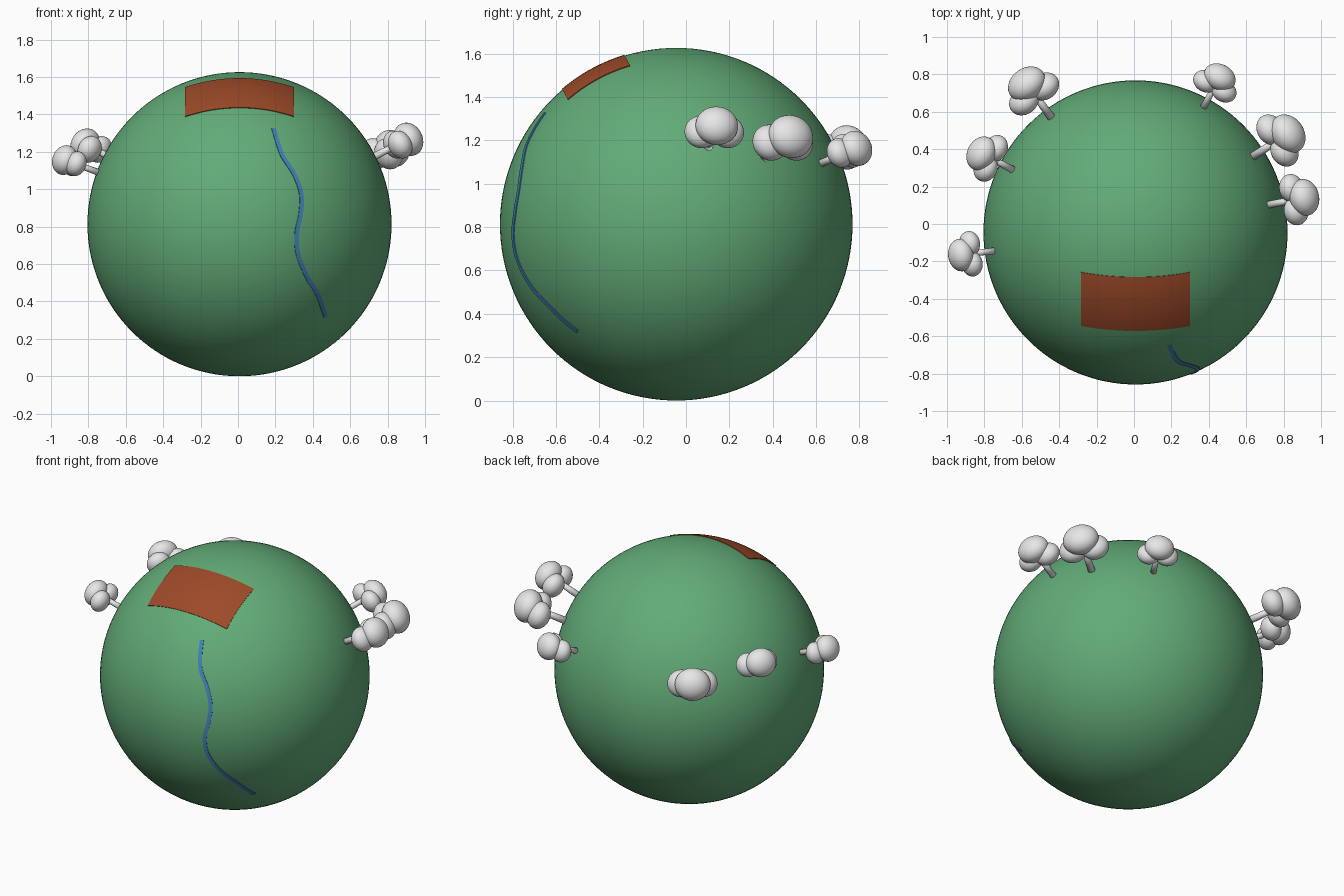
import bpy, bmesh, math
from mathutils import Vector, Matrix

if "Cube" in bpy.data.objects:
    bpy.data.objects.remove(bpy.data.objects["Cube"])

C = Vector((0.008, -0.045, 0.813))   # globe centre
R = 0.813


def material(name, rgb):
    m = bpy.data.materials.new(name)
    m.diffuse_color = (*rgb, 1)
    m.use_nodes = True
    m.node_tree.nodes["Principled BSDF"].inputs["Base Color"].default_value = m.diffuse_color
    return m


GREEN = material("grass green", (0.122, 0.41, 0.185))
BROWN = material("soil brown", (0.335, 0.068, 0.021))
BLUE = material("river blue", (0.053, 0.23, 0.48))
GREY = material("pale grey", (0.8, 0.8, 0.8))


def finish(bm, name, mat):
    me = bpy.data.meshes.new(name)
    bmesh.ops.recalc_face_normals(bm, faces=bm.faces)
    bm.to_mesh(me)
    bm.free()
    me.shade_smooth()
    me.materials.append(mat)
    ob = bpy.data.objects.new(name, me)
    bpy.context.collection.objects.link(ob)
    return ob


def plate(name, mat, rows, top=0.004, bottom=-0.004):
    """Thin shell following the globe; rows hold unit directions."""
    bm = bmesh.new()
    outer = [[bm.verts.new(C + d * (R + top)) for d in r] for r in rows]
    inner = [[bm.verts.new(C + d * (R + bottom)) for d in r] for r in rows]
    n, m = len(rows), len(rows[0])
    for i in range(n - 1):
        for j in range(m - 1):
            for g in (outer, inner):
                bm.faces.new((g[i][j], g[i + 1][j], g[i + 1][j + 1], g[i][j + 1]))
    rim = ([(i, 0) for i in range(n)] + [(n - 1, j) for j in range(1, m)]
           + [(i, m - 1) for i in range(n - 2, -1, -1)]
           + [(0, j) for j in range(m - 2, 0, -1)])
    for (a, b), (c, d) in zip(rim, rim[1:] + rim[:1]):
        bm.faces.new((outer[a][b], outer[c][d], inner[c][d], inner[a][b]))
    ob = finish(bm, name, mat)
    bpy.context.view_layer.objects.active = ob
    ob.select_set(True)
    bpy.ops.object.shade_smooth_by_angle(angle=math.radians(40))
    ob.select_set(False)


# Globe
bm = bmesh.new()
bmesh.ops.create_uvsphere(bm, u_segments=128, v_segments=64, radius=R,
                          matrix=Matrix.Translation(C))
finish(bm, "globe", GREEN)

# Soil patch: a tilted rectangle projected onto the globe
tilt = math.radians(28.6)
along = Vector((0, math.cos(tilt), math.sin(tilt)))
out = Vector((0, -math.sin(tilt), math.cos(tilt)))
rows = []
for i in range(25):
    row = []
    for j in range(15):
        x, v = -0.29 + 0.58 * i / 24, -0.163 + 0.326 * j / 14
        p = Vector((x, 0, 0)) + along * v + out * math.sqrt(R * R - x * x - v * v)
        row.append(p.normalized())
    rows.append(row)
plate("soil_patch", BROWN, rows)

# River: smooth path seen from the front, laid on the globe
path = [(.19, 1.325), (.234, 1.187), (.30, 1.08), (.338, .973), (.334, .866),
        (.313, .76), (.321, .652), (.370, .53), (.425, .439), (.468, .32)]
ext = [path[0]] + path + [path[-1]]
pts = []
for k in range(len(path) - 1):
    p0, p1, p2, p3 = (Vector(q) for q in ext[k:k + 4])
    for s in range(8 + (k == len(path) - 2)):
        t = s / 8
        q = 0.5 * (2 * p1 + (p2 - p0) * t + (2 * p0 - 5 * p1 + 4 * p2 - p3) * t * t
                   + (3 * p1 - p0 - 3 * p2 + p3) * t ** 3)
        x, z = q.x - C.x, q.y - C.z
        pts.append(Vector((x, -math.sqrt(R * R - x * x - z * z), z)))
rows = []
for i, p in enumerate(pts):
    tan = pts[min(i + 1, len(pts) - 1)] - pts[max(i - 1, 0)]
    side = p.cross(tan).normalized()
    rows.append([(p + side * w).normalized() for w in (-0.012, 0, 0.012)])
plate("river", BLUE, rows)

# Trees: (azimuth, elevation, size), each standing straight out of the globe
trees = [(187.4, 20, .88), (152.9, 24.7, .96), (126.2, 20, 1.09),
         (61.5, 20.3, .90), (32.9, 22.6, 1.11), (11.7, 26.2, 1.0)]
# Crown blobs: sideways offset, height, radii
blobs = [(0, .215, (.099, .092, .075)),
         (-.062, .150, (.077, .077, .062)),
         (.062, .150, (.077, .077, .062))]
for n, (az, el, s) in enumerate(trees, 1):
    az, el = math.radians(az), math.radians(el)
    axis = Vector((math.cos(el) * math.cos(az), math.cos(el) * math.sin(az), math.sin(el)))
    tx = Vector((-math.sin(az), math.cos(az), 0))
    rot = Matrix((tx, axis.cross(tx), axis)).transposed().to_4x4()
    frame = Matrix.Translation(C + axis * R) @ rot @ Matrix.Scale(s, 4)
    bm = bmesh.new()
    bmesh.ops.create_cone(bm, cap_ends=True, segments=20, radius1=.021, radius2=.016,
                          depth=.18, matrix=frame @ Matrix.Translation((0, 0, .08)))
    finish(bm, f"tree_trunk_{n}", GREY)
    bm = bmesh.new()
    for x, h, r in blobs:
        bmesh.ops.create_uvsphere(
            bm, u_segments=32, v_segments=20, radius=1,
            matrix=frame @ Matrix.Translation((x, 0, h)) @ Matrix.Diagonal((*r, 1)))
    finish(bm, f"tree_crown_{n}", GREY)
